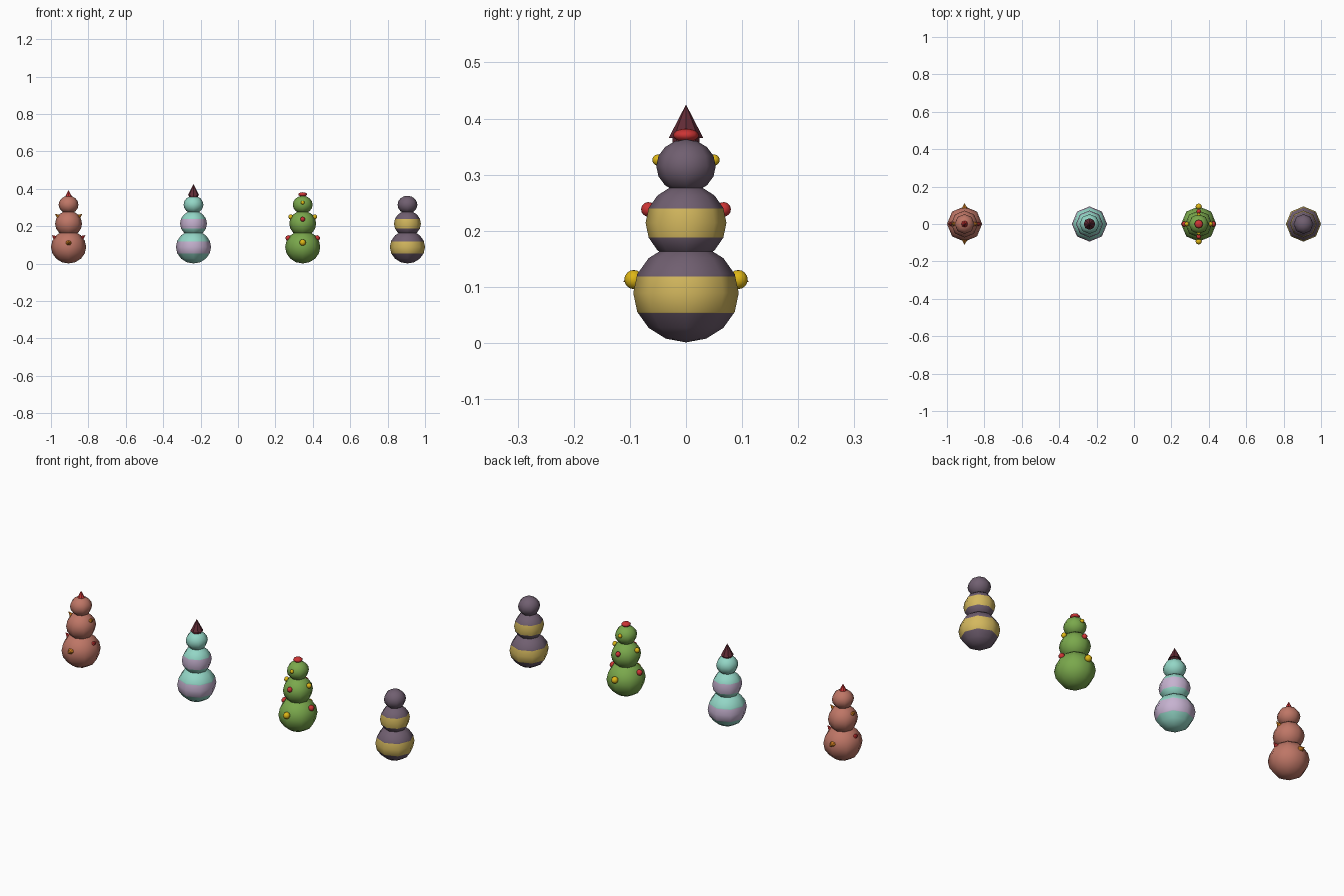
import bpy, bmesh, math
from mathutils import Matrix, Vector

if "Cube" in bpy.data.objects:
    bpy.data.objects.remove(bpy.data.objects["Cube"])


def lin(c):
    c /= 255
    return c / 12.92 if c <= 0.04045 else ((c + 0.055) / 1.055) ** 2.4


def mat(name, r, g, b):
    m = bpy.data.materials.new(name)
    m.diffuse_color = (lin(r), lin(g), lin(b), 1)
    m.use_nodes = True
    m.node_tree.nodes["Principled BSDF"].inputs["Base Color"].default_value = m.diffuse_color
    return m


clay = mat("clay_brown", 190, 118, 102)
teal = mat("mint_teal", 147, 214, 198)
lavender = mat("lavender", 198, 178, 208)
green = mat("leaf_green", 122, 168, 76)
plum = mat("dusty_plum", 112, 95, 112)
straw = mat("straw_yellow", 212, 184, 94)
red = mat("red", 204, 52, 52)
orange = mat("orange", 222, 135, 36)
gold = mat("gold", 222, 182, 22)
maroon = mat("dark_maroon", 98, 44, 54)


def finish(bm, name, mats, smooth):
    me = bpy.data.meshes.new(name)
    for f in bm.faces:
        f.smooth = smooth
    bm.to_mesh(me)
    bm.free()
    for m in mats:
        me.materials.append(m)
    ob = bpy.data.objects.new(name, me)
    bpy.context.collection.objects.link(ob)
    return ob


def ball(name, loc, r, rz, mats, seg=8, rings=8, band=None):
    bm = bmesh.new()
    bmesh.ops.create_uvsphere(bm, u_segments=seg, v_segments=rings, radius=1)
    bmesh.ops.transform(bm, matrix=Matrix.Translation(loc) @ Matrix.Diagonal((r, r, rz, 1)), verts=bm.verts)
    if band:
        # cut the stripe edges, then colour the faces between them
        for z in band:
            bmesh.ops.bisect_plane(bm, geom=bm.verts[:] + bm.edges[:] + bm.faces[:],
                                   plane_co=(0, 0, z), plane_no=(0, 0, 1), dist=1e-6)
        for f in bm.faces:
            f.material_index = int(band[0] < f.calc_center_median().z < band[1])
    return finish(bm, name, mats, True)


def cone(name, base, direction, r, length, m, r_top=0.0):
    bm = bmesh.new()
    bmesh.ops.create_cone(bm, cap_ends=True, segments=8, radius1=r, radius2=r_top, depth=length)
    d = Vector(direction).normalized()
    rot = Vector((0, 0, 1)).rotation_difference(d).to_matrix().to_4x4()
    bmesh.ops.transform(bm, matrix=Matrix.Translation(Vector(base) + d * length / 2) @ rot, verts=bm.verts)
    return finish(bm, name, [m], False)


# part, centre z, radius, half height, stripe
TIERS = [("bottom", 0.089, 0.094, 0.088, (0.053, 0.118)),
         ("middle", 0.214, 0.072, 0.069, (0.188, 0.240)),
         ("top", 0.315, 0.053, 0.048, None)]


def body(label, x, main, stripe=None):
    for part, z, r, rz, band in TIERS:
        striped = stripe and band
        ball(f"{label}_{part}_ball", (x, 0, z), r, rz,
             [main, stripe] if striped else [main], band=band if striped else None)


XS = (-0.906, -0.238, 0.346, 0.906)
body("spiky", XS[0], clay)
body("hatted", XS[1], teal, lavender)
body("dotted", XS[2], green)
body("striped", XS[3], plum, straw)

# spiky figure: side spikes and tip
x = XS[0]
cone("spiky_tip", (x, 0, 0.357), (0, 0, 1), 0.019, 0.037, red)
for s in (-1, 1):
    cone("spiky_bottom_side_spike", (x + s * 0.065, 0, 0.133), (s, 0, 0.8), 0.016, 0.032, red)
    cone("spiky_middle_side_spike", (x + s * 0.050, 0, 0.248), (s, 0, 0.8), 0.014, 0.030, orange)
    cone("spiky_bottom_face_spike", (x, s * 0.082, 0.110), (0, s, 0), 0.016, 0.030, orange)

# hatted figure: brim and pointed hat
x = XS[1]
cone("hat_base", (x, 0, 0.352), (0, 0, 1), 0.024, 0.014, maroon, r_top=0.024)
cone("hat_point", (x, 0, 0.365), (0, 0, 1), 0.031, 0.060, maroon)

# dotted figure: round studs and flat cap
x = XS[2]
ball("dotted_cap", (x, 0, 0.370), 0.023, 0.012, [red])
for s in (-1, 1):
    for name, dx, dy, z, r, m in (
            ("bottom_side", 0.077, 0, 0.137, 0.015, red),
            ("bottom_face", 0, 0.093, 0.113, 0.017, gold),
            ("middle_side", 0.064, 0, 0.250, 0.013, gold),
            ("middle_face", 0, 0.067, 0.238, 0.013, red),
            ("top_face", 0, 0.050, 0.326, 0.010, gold)):
        ball(f"dotted_{name}_stud", (x + s * dx, s * dy, z), r, r, [m])
